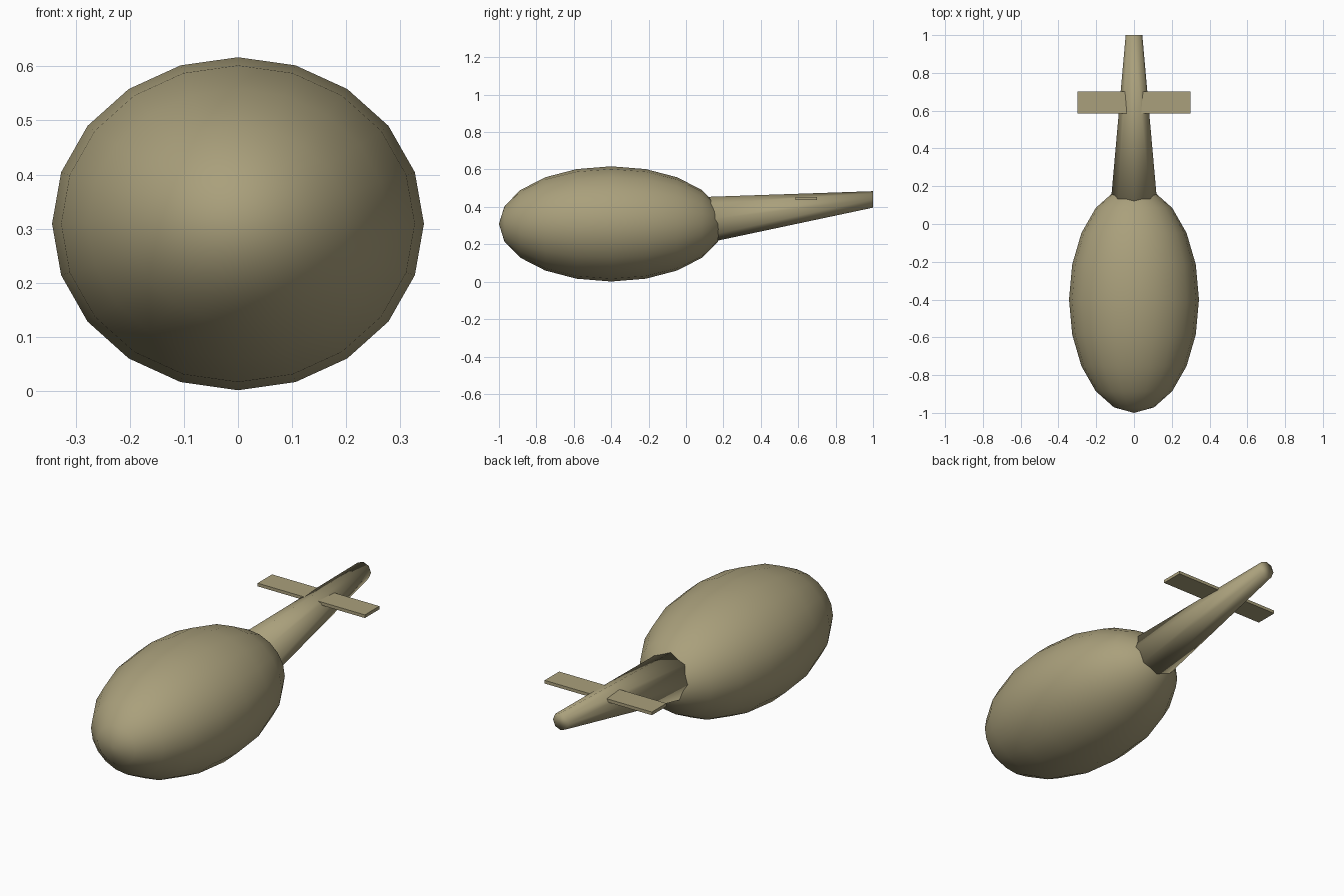
import bpy, bmesh
from math import pi, sin, cos

old = bpy.data.objects.get("Cube")
if old:
    bpy.data.objects.remove(old, do_unlink=True)

# Single olive tan paint
tan = bpy.data.materials.new("olive_tan")
tan.use_nodes = True
colour = (0.40, 0.35, 0.20, 1)
tan.diffuse_color = colour
tan.node_tree.nodes["Principled BSDF"].inputs["Base Color"].default_value = colour


def add_object(name, bm, smooth):
    bmesh.ops.recalc_face_normals(bm, faces=bm.faces)
    for face in bm.faces:
        face.smooth = smooth
    mesh = bpy.data.meshes.new(name)
    bm.to_mesh(mesh)
    bm.free()
    mesh.materials.append(tan)
    obj = bpy.data.objects.new(name, mesh)
    bpy.context.collection.objects.link(obj)
    return obj


# Body: stretched ball with its poles at nose and tail
bm = bmesh.new()
bmesh.ops.create_uvsphere(bm, u_segments=20, v_segments=10, radius=1)
body = add_object("body", bm, True)
body.rotation_euler.x = pi / 2
body.scale = (0.344, 0.308, 0.6)
body.location = (0, -0.4, 0.309)

# Tail boom: eight-sided taper rising towards the back, closed at both ends
SIDES = 8
bm = bmesh.new()
rings = []
for y, z, radius in ((0.1, 0.329, 0.124), (1.0, 0.44, 0.044)):
    angles = [2 * pi * i / SIDES for i in range(SIDES)]
    rings.append([bm.verts.new((radius * cos(a), y, z + radius * sin(a))) for a in angles])
base, tip = rings
for i in range(SIDES):
    j = (i + 1) % SIDES
    bm.faces.new((base[i], base[j], tip[j], tip[i]))
bm.faces.new(base)
bm.faces.new(tip)
add_object("tail_boom", bm, True)

# Tailplane: thin flat bar across the boom
bm = bmesh.new()
bmesh.ops.create_cube(bm, size=1)
bmesh.ops.scale(bm, vec=(0.6, 0.116, 0.016), verts=bm.verts)
tailplane = add_object("tailplane", bm, False)
tailplane.location = (0, 0.643, 0.446)
